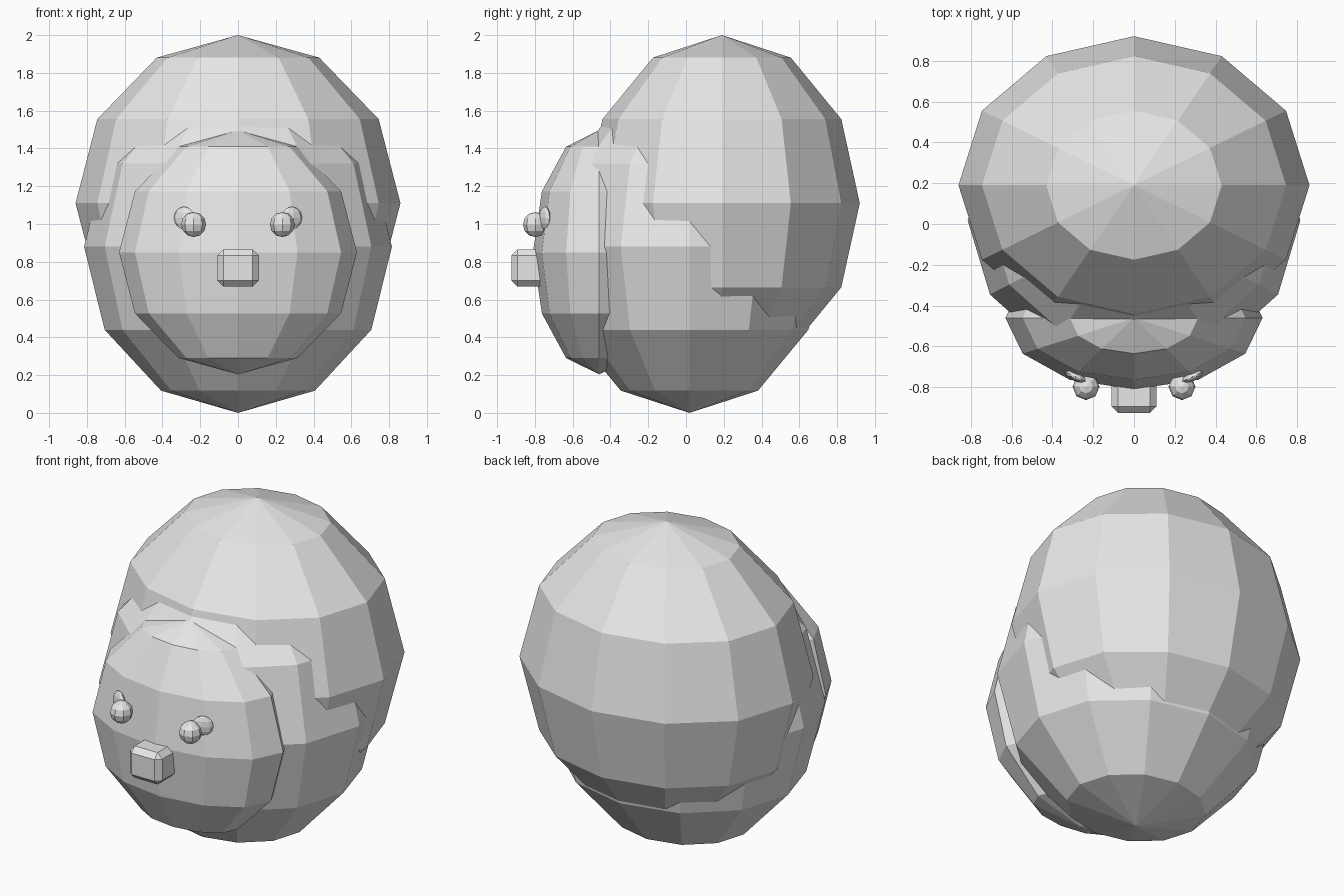
import bpy
import bmesh
from math import radians
from mathutils import Matrix, Vector

# Remove the default object
cube = bpy.data.objects.get("Cube")
if cube:
    bpy.data.objects.remove(cube, do_unlink=True)

# Single material
grey = bpy.data.materials.new("light_grey")
grey.use_nodes = True
colour = (0.8, 0.8, 0.8, 1.0)
grey.diffuse_color = colour
grey.node_tree.nodes["Principled BSDF"].inputs["Base Color"].default_value = colour


def add_object(name, bm):
    mesh = bpy.data.meshes.new(name)
    bm.to_mesh(mesh)
    bm.free()
    mesh.materials.append(grey)
    obj = bpy.data.objects.new(name, mesh)
    bpy.context.collection.objects.link(obj)
    return obj


def ellipsoid(name, centre, radii, segments=12, rings=6, turn=0.0):
    """Faceted ellipsoid with vertices on the axes, turned about z."""
    bm = bmesh.new()
    matrix = (Matrix.Translation(centre)
              @ Matrix.Rotation(radians(turn), 4, 'Z')
              @ Matrix.Diagonal(Vector(radii)).to_4x4())
    bmesh.ops.create_uvsphere(bm, u_segments=segments, v_segments=rings,
                              radius=1, matrix=matrix)
    return add_object(name, bm)


# Overlapping faceted volumes
ellipsoid("upper_shell", (0, 0.19, 1.11), (0.86, 0.73, 0.89))
ellipsoid("body", (0, 0.018, 0.88), (0.815, 0.727, 0.88))
ellipsoid("face", (0, -0.46, 0.85), (0.63, 0.35, 0.646))

# Round eyes, each with a thin disc behind it lying along the face
for side, name in ((1, "left"), (-1, "right")):
    ellipsoid(name + "_eye", (side * 0.235, -0.797, 0.997),
              (0.066, 0.066, 0.066), 8, 6)
    ellipsoid(name + "_eye_disc", (side * 0.285, -0.748, 1.032),
              (0.06, 0.022, 0.06), 8, 6, side * 25)

# Chamfered box nose
bm = bmesh.new()
bmesh.ops.create_cube(bm, size=1, matrix=Matrix.Translation((0, -0.82, 0.768))
                      @ Matrix.Diagonal((0.22, 0.21, 0.196, 1)))
bmesh.ops.bevel(bm, geom=bm.edges[:], offset=0.032, segments=1,
                affect='EDGES', profile=0.5)
add_object("nose", bm)
